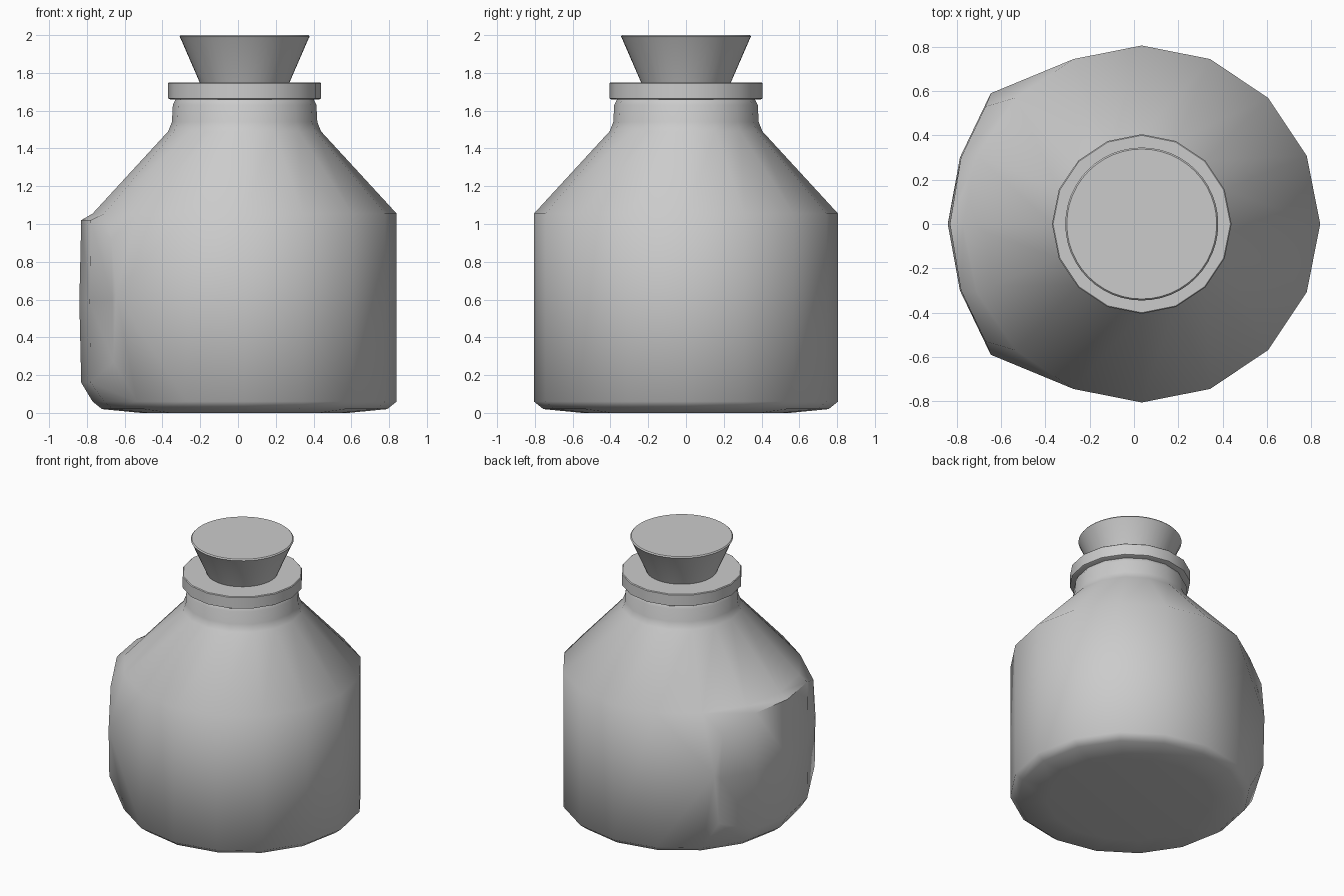
import bpy, bmesh, math

if "Cube" in bpy.data.objects:
    bpy.data.objects.remove(bpy.data.objects["Cube"])

CX = 0.035  # bottle axis is slightly off centre because of the raised label


def lathe(name, profile, sides, skip=None, extra=None, angle=60):
    """Revolve (radius, z) rings, cap both ends; skip(ring, column) leaves a gap."""
    bm = bmesh.new()
    rings = []
    for r, z in profile:
        rings.append([bm.verts.new((CX + r * math.cos(2 * math.pi * j / sides),
                                    r * math.sin(2 * math.pi * j / sides), z))
                      for j in range(sides)])
    for i in range(len(rings) - 1):
        for j in range(sides):
            if skip and skip(i, j):
                continue
            k = (j + 1) % sides
            bm.faces.new((rings[i][j], rings[i][k], rings[i + 1][k], rings[i + 1][j]))
    bm.faces.new(rings[0][::-1])
    bm.faces.new(rings[-1])
    if extra:
        extra(bm, rings)
    bmesh.ops.recalc_face_normals(bm, faces=bm.faces)
    mesh = bpy.data.meshes.new(name)
    bm.to_mesh(mesh)
    bm.free()
    ob = bpy.data.objects.new(name, mesh)
    bpy.context.collection.objects.link(ob)
    bpy.ops.object.select_all(action='DESELECT')
    ob.select_set(True)
    bpy.context.view_layer.objects.active = ob
    bpy.ops.object.shade_smooth_by_angle(angle=math.radians(angle))
    return ob


# Raised label panel replacing the wall on the -x side (columns 5 to 11)
def raised_label(bm, rings):
    low, high = rings[2], rings[3]
    top_half = [(-0.67, 0.53, 0.92), (-0.78, 0.30, 1.02), (-0.83, 0.0, 1.02)]
    low_half = [(-0.66, 0.56, 0.27), (-0.78, 0.30, 0.16), (-0.83, 0.0, 0.16)]
    mid_half = [(-0.645, 0.59, 0.63), (-0.665, 0.55, 0.60),
                (-0.785, 0.30, 0.59), (-0.84, 0.0, 0.59)]

    def row(half):
        full = half + [(x, -y, z) for x, y, z in half[-2::-1]]
        return [bm.verts.new(p) for p in full]

    top, bot, mid = row(top_half), row(low_half), row(mid_half)
    sides = (mid[0], mid[-1])
    mid = mid[1:-1]
    for i in range(4):
        j = 6 + i
        bm.faces.new((high[j], high[j + 1], top[i + 1], top[i]))
        bm.faces.new((top[i], top[i + 1], mid[i + 1], mid[i]))
        bm.faces.new((mid[i], mid[i + 1], bot[i + 1], bot[i]))
        bm.faces.new((bot[i], bot[i + 1], low[j + 1], low[j]))
    for s, edge, near, e in ((sides[0], 5, 6, 0), (sides[1], 11, 10, -1)):
        bm.faces.new((s, high[edge], low[edge]))
        bm.faces.new((s, top[e], high[near], high[edge]))
        bm.faces.new((s, low[edge], low[near], bot[e]))
        bm.faces.new((s, mid[e], top[e]))
        bm.faces.new((s, bot[e], mid[e]))


# Bottle body
lathe("bottle_body",
      [(0.55, 0.0), (0.755, 0.02), (0.805, 0.06), (0.805, 1.055),
       (0.405, 1.49), (0.385, 1.54), (0.38, 1.63), (0.365, 1.66), (0.35, 1.68)],
      16, lambda i, j: i == 2 and 5 <= j < 11, raised_label)

# Lip ring around the mouth
lathe("bottle_lip", [(0.395, 1.66), (0.405, 1.665), (0.405, 1.745), (0.40, 1.75)],
      16, angle=30)

# Tapered cork stopper
lathe("cork", [(0.225, 1.72), (0.34, 1.985), (0.345, 1.992), (0.338, 2.0)],
      48, angle=40)
